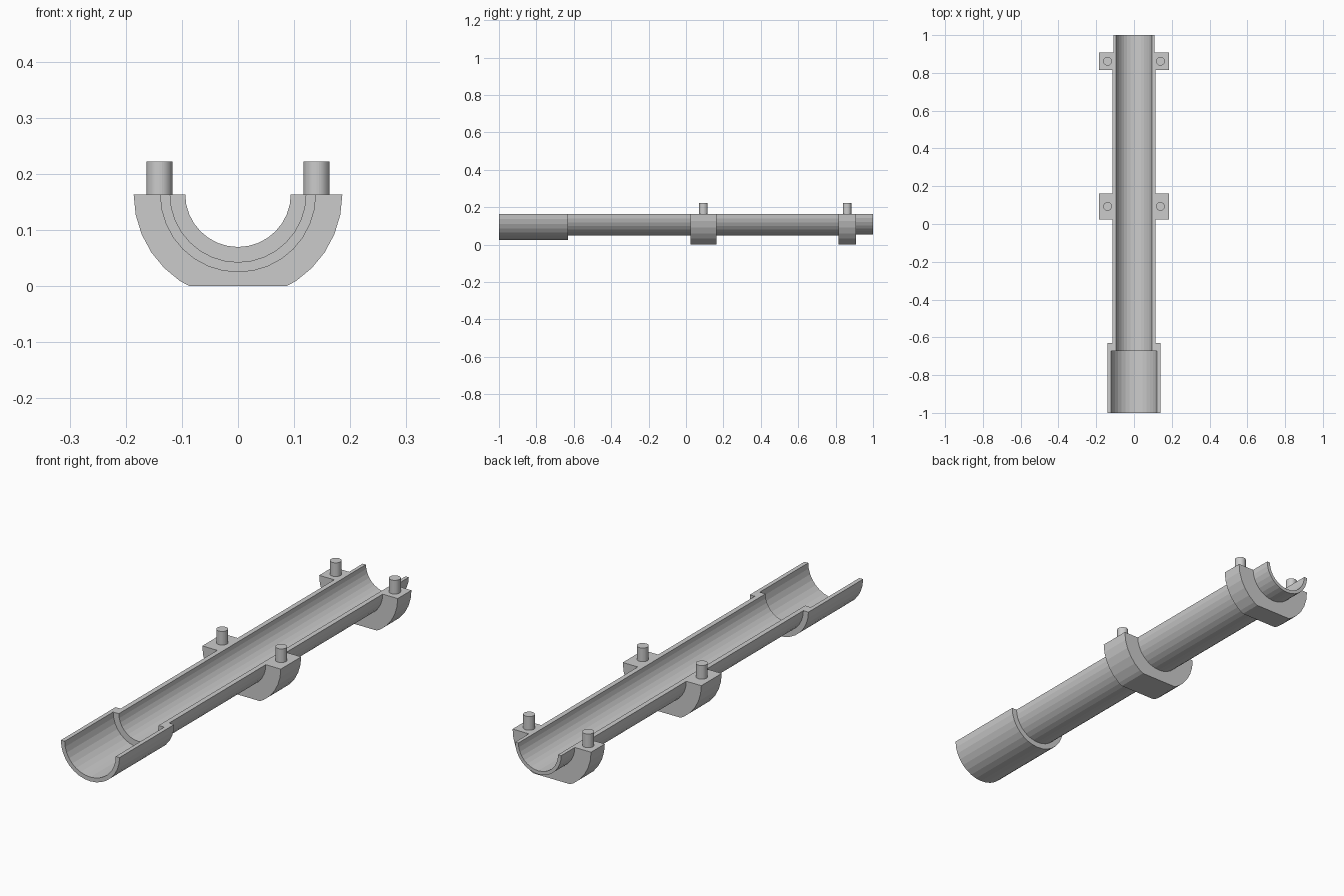
import bpy, bmesh, math

if "Cube" in bpy.data.objects:
    bpy.data.objects.remove(bpy.data.objects["Cube"])

AXIS_Z = 0.1635      # height of the pipe axis, also the flat parting face
STEPS = 16           # facets around the half circle
CLAMPS = [(0.024, 0.162), (0.815, 0.908)]


def make_object(name, bm):
    bmesh.ops.recalc_face_normals(bm, faces=bm.faces)
    mesh = bpy.data.meshes.new(name)
    bm.to_mesh(mesh)
    bm.free()
    obj = bpy.data.objects.new(name, mesh)
    bpy.context.collection.objects.link(obj)
    return obj


def half_revolve(profile):
    """Sweep a closed (radius, y) profile through the lower half circle."""
    bm = bmesh.new()
    rings = []
    for i in range(STEPS + 1):
        a = math.pi + math.pi * i / STEPS
        rings.append([bm.verts.new((r * math.cos(a), y, AXIS_Z + r * math.sin(a)))
                      for r, y in profile])
    n = len(profile)
    for a, b in zip(rings, rings[1:]):
        for j in range(n):
            k = (j + 1) % n
            bm.faces.new((a[j], a[k], b[k], b[j]))
    bm.faces.new(rings[0])
    bm.faces.new(rings[-1])
    return bm


# Half pipe: stepped bore, socket end, two clamp collars, reduced spigot end
R_PIPE, R_CLAMP, R_END = 0.115, 0.186, 0.109
(c0, c1), (c2, c3) = CLAMPS
profile = [
    (0.121, -1.0), (0.139, -1.0), (0.139, -0.63), (R_PIPE, -0.63),
    (R_PIPE, c0), (R_CLAMP, c0), (R_CLAMP, c1), (R_PIPE, c1),
    (R_PIPE, c2), (R_CLAMP, c2), (R_CLAMP, c3), (R_END, c3),
    (R_END, 1.0), (0.094, 1.0), (0.094, -0.672), (0.121, -0.672),
]
bm = half_revolve(profile)

# Flat feet under the clamp collars
cut = bmesh.ops.bisect_plane(bm, geom=bm.verts[:] + bm.edges[:] + bm.faces[:],
                             plane_co=(0, 0, 0), plane_no=(0, 0, -1), clear_outer=True)
bmesh.ops.holes_fill(bm, edges=[e for e in bm.edges if e.is_boundary], sides=0)
make_object("half_pipe", bm)

# Locating pins on the clamp ears
for label, (y0, y1) in zip(("middle", "rear"), CLAMPS):
    for side, sx in (("left", -1), ("right", 1)):
        bm = bmesh.new()
        bmesh.ops.create_cone(bm, cap_ends=True, segments=32, radius1=0.023,
                              radius2=0.023, depth=0.0585)
        bmesh.ops.translate(bm, verts=bm.verts,
                            vec=(sx * 0.14, (y0 + y1) / 2, AXIS_Z + 0.0585 / 2))
        make_object(f"{label}_{side}_pin", bm)
